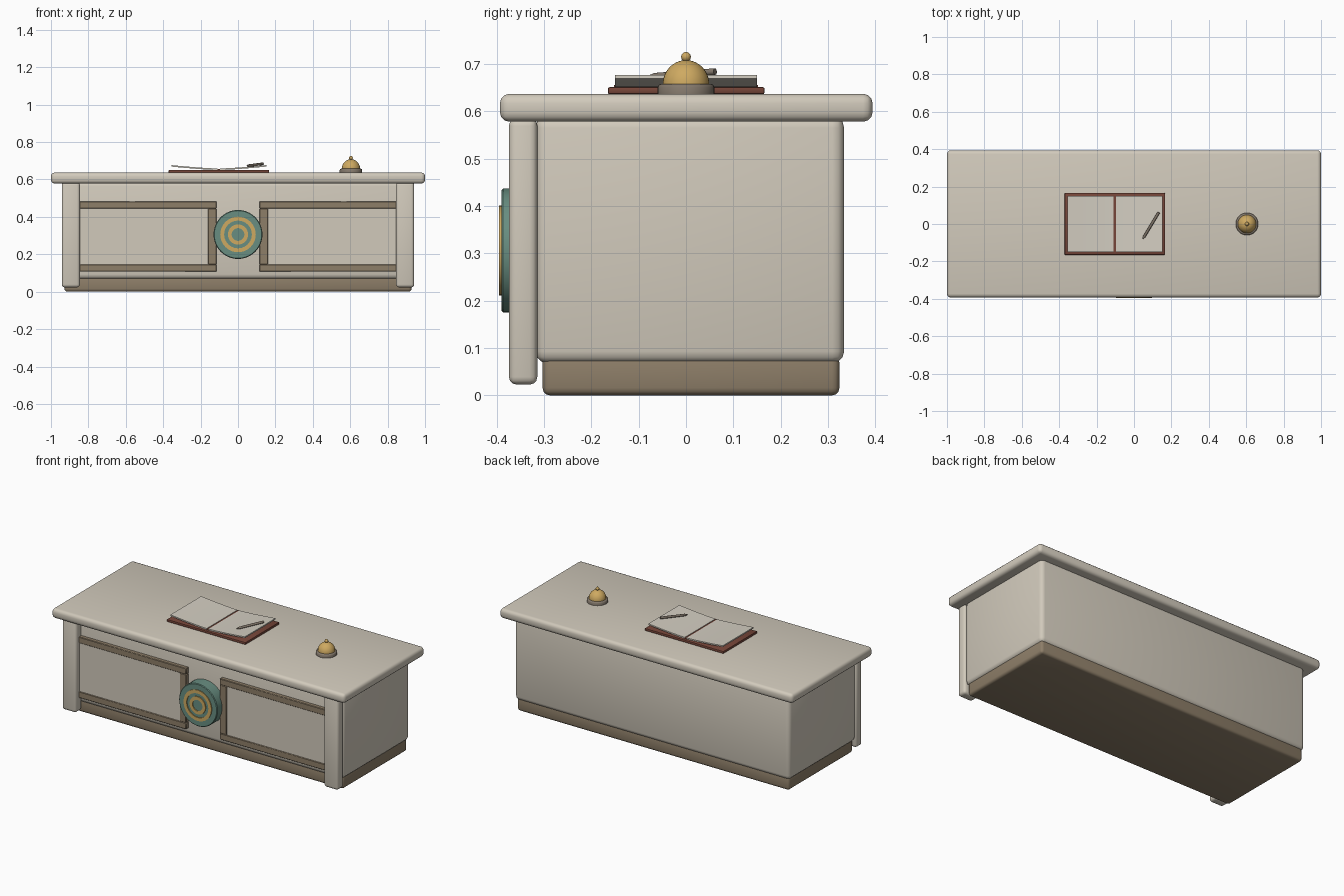
import bpy, bmesh, math
from mathutils import Vector

if "Cube" in bpy.data.objects:
    bpy.data.objects.remove(bpy.data.objects["Cube"])


def material(name, rgb):
    m = bpy.data.materials.new(name)
    m.diffuse_color = (*rgb, 1)
    m.use_nodes = True
    m.node_tree.nodes["Principled BSDF"].inputs["Base Color"].default_value = m.diffuse_color
    return m


CREAM = material("cream paint", (0.64, 0.59, 0.50))
TAN = material("tan wood", (0.27, 0.21, 0.14))
GREEN = material("muted green", (0.14, 0.27, 0.22))
GOLD = material("gold", (0.62, 0.40, 0.12))
RED = material("red brown leather", (0.18, 0.06, 0.04))
PAPER = material("paper", (0.66, 0.62, 0.54))
GREY = material("taupe metal", (0.23, 0.19, 0.15))


def finish(name, bm, mat, angle=40):
    bmesh.ops.recalc_face_normals(bm, faces=bm.faces)
    me = bpy.data.meshes.new(name)
    bm.to_mesh(me)
    bm.free()
    ob = bpy.data.objects.new(name, me)
    bpy.context.collection.objects.link(ob)
    me.materials.append(mat)
    bpy.ops.object.select_all(action='DESELECT')
    ob.select_set(True)
    bpy.context.view_layer.objects.active = ob
    bpy.ops.object.shade_smooth_by_angle(angle=math.radians(angle))
    return ob


def box(name, lo, hi, mat, bevel=0.0, segments=3):
    """Rounded box between two corners."""
    bm = bmesh.new()
    bmesh.ops.create_cube(bm, size=1)
    for v in bm.verts:
        v.co = Vector([(a + b) / 2 + c * (b - a) for a, b, c in zip(lo, hi, v.co)])
    if bevel:
        bmesh.ops.bevel(bm, geom=bm.edges[:], offset=bevel, segments=segments,
                        profile=0.5, affect='EDGES')
    return finish(name, bm, mat)


def lathe(name, profile, mat, centre, axis='Z', closed=False, steps=40):
    """Spin (radius, height) points; axis 'Y' makes height run towards the front."""
    bm = bmesh.new()
    rings = []
    for r, h in profile:
        ring = []
        for i in range(steps):
            a = 2 * math.pi * i / steps
            x, y = r * math.cos(a), r * math.sin(a)
            p = Vector((x, y, h)) if axis == 'Z' else Vector((x, -h, y))
            ring.append(bm.verts.new(p + Vector(centre)))
        rings.append(ring)
    pairs = list(zip(rings, rings[1:]))
    if closed:
        pairs.append((rings[-1], rings[0]))
    for a, b in pairs:
        for i in range(steps):
            j = (i + 1) % steps
            bm.faces.new((a[i], a[j], b[j], b[i]))
    if not closed:
        bm.faces.new(rings[0])
        bm.faces.new(rings[-1])
    return finish(name, bm, mat)


# Counter carcass
box("plinth", (-0.928, -0.303, 0), (0.928, 0.324, 0.085), TAN, 0.016)
box("body", (-0.938, -0.318, 0.068), (0.938, 0.334, 0.59), CREAM, 0.025)
box("countertop", (-1, -0.393, 0.578), (1, 0.394, 0.637), CREAM, 0.02)

# Front posts and framed panels, mirrored left and right
for s, side in ((-1, "left"), (1, "right")):
    def span(a, b):
        return sorted((s * a, s * b))
    x0, x1 = span(0.845, 0.942)
    box(side + "_post", (x0, -0.374, 0.023), (x1, -0.314, 0.585), CREAM, 0.016)
    for part, a, b, z0, z1 in (("top_rail", 0.115, 0.87, 0.445, 0.483),
                               ("bottom_rail", 0.115, 0.87, 0.107, 0.146),
                               ("inner_stile", 0.115, 0.160, 0.146, 0.445)):
        x0, x1 = span(a, b)
        box(f"{side}_{part}", (x0, -0.342, z0), (x1, -0.31, z1), TAN, 0.003, 1)
    x0, x1 = span(0.155, 0.87)
    box(side + "_panel", (x0, -0.338, 0.14), (x1, -0.31, 0.45), CREAM, 0.004, 1)

# Round medallion with raised gold rings
MED = (0, 0, 0.306)
lathe("medallion", [(0.131, 0.31), (0.131, 0.386), (0.127, 0.390)], GREEN, MED, 'Y')
for name, r0, r1 in (("outer_ring", 0.074, 0.095), ("inner_ring", 0.034, 0.054)):
    lathe(name, [(r0, 0.385), (r1, 0.385), (r1, 0.395), (r0, 0.395)], GOLD, MED, 'Y', True)

# Open book: cover, spine strip and two curved pages
box("book_cover", (-0.371, -0.165, 0.636), (0.166, 0.166, 0.651), RED, 0.004, 2)
box("book_spine", (-0.109, -0.152, 0.645), (-0.096, 0.152, 0.656), RED)
for s, side in ((-1, "left"), (1, "right")):
    bm = bmesh.new()
    loops = []
    n = 10
    for i in range(n + 1):
        t = i / n
        x = -0.1025 + s * (0.006 + 0.248 * t)
        z = 0.651 + 0.018 * t ** 1.4
        loops.append([bm.verts.new((x, y, z + d)) for y, d in
                      ((-0.15, 0), (0.15, 0), (0.15, 0.008), (-0.15, 0.008))])
    for a, b in zip(loops, loops[1:]):
        for k in range(4):
            bm.faces.new((a[k], a[(k + 1) % 4], b[(k + 1) % 4], b[k]))
    bm.faces.new(loops[0])
    bm.faces.new(loops[-1])
    finish(side + "_page", bm, PAPER)

# Pen lying across the right page
pen = lathe("pen", [(0.002, -0.084), (0.007, -0.068), (0.007, 0.082)], GREY, (0, 0, 0), steps=12)
p0, p1 = Vector((0.047, -0.080, 0.673)), Vector((0.133, 0.063, 0.684))
pen.location = (p0 + p1) / 2
pen.rotation_euler = (p1 - p0).to_track_quat('Z', 'Y').to_euler()

# Desk bell
BELL = (0.604, 0, 0.637)
lathe("bell_base", [(0.06, -0.001), (0.06, 0.014), (0.057, 0.019), (0.052, 0.021)], GREY, BELL)
dome = [(0.049 * math.cos(a), 0.02 + 0.051 * math.sin(a))
        for a in (math.radians(d) for d in range(0, 89, 8))]
lathe("bell_dome", dome, GOLD, BELL)
knob = [(0.0105 * math.sin(a), 0.078 - 0.0105 * math.cos(a))
        for a in (math.radians(d) for d in range(3, 180, 29))]
lathe("bell_knob", knob, GOLD, BELL, steps=20)
